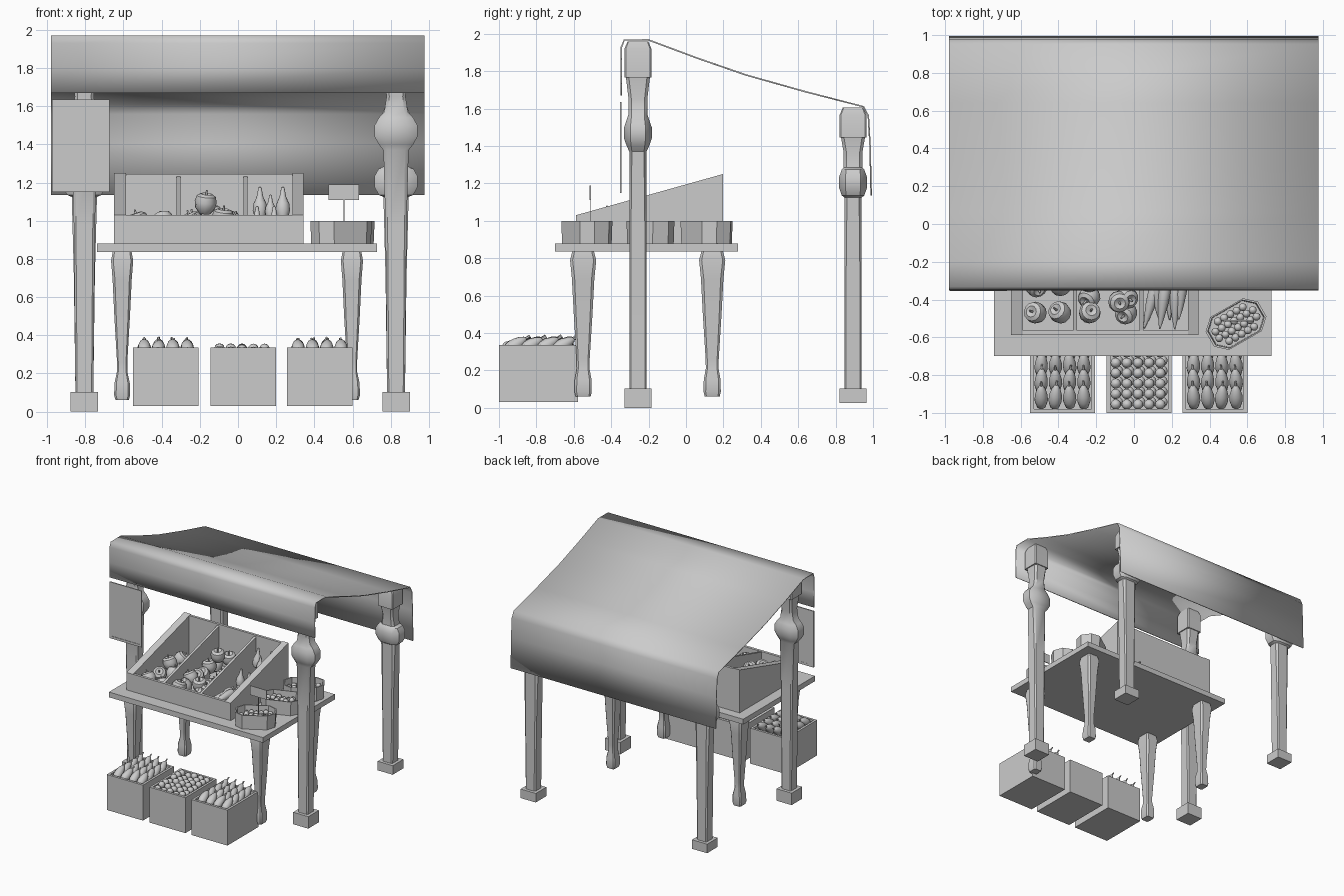
import bpy, bmesh, math, random
from mathutils import Matrix, Vector, Euler

if "Cube" in bpy.data.objects:
    bpy.data.objects.remove(bpy.data.objects["Cube"])

random.seed(4)


def finish(name, bm, smooth=False):
    bmesh.ops.recalc_face_normals(bm, faces=bm.faces)
    me = bpy.data.meshes.new(name)
    bm.to_mesh(me)
    bm.free()
    if smooth:
        me.shade_smooth()
        me.set_sharp_from_angle(angle=math.radians(35))
    ob = bpy.data.objects.new(name, me)
    bpy.context.collection.objects.link(ob)
    return ob


def add_box(bm, x0, x1, y0, y1, z0, z1):
    m = Matrix.Translation(((x0 + x1) / 2, (y0 + y1) / 2, (z0 + z1) / 2))
    bmesh.ops.create_cube(bm, size=1, matrix=m @ Matrix.Diagonal((x1 - x0, y1 - y0, z1 - z0, 1)))


def add_rings(bm, rings):
    """Skin a list of equal-length point rings and cap both ends."""
    rows = [[bm.verts.new(p) for p in r] for r in rings]
    n = len(rows[0])
    for a, b in zip(rows, rows[1:]):
        for i in range(n):
            bm.faces.new((a[i], a[(i + 1) % n], b[(i + 1) % n], b[i]))
    bm.faces.new(rows[0][::-1])
    bm.faces.new(rows[-1])


def add_loft(bm, cx, cy, levels):
    """Chamfered-square column from (z, half x, half y, chamfer) levels."""
    rings = []
    for z, hx, hy, c in levels:
        k = 1 - c
        pts = [(1, -k), (1, k), (k, 1), (-k, 1), (-1, k), (-1, -k), (-k, -1), (k, -1)]
        rings.append([(cx + px * hx, cy + py * hy, z) for px, py in pts])
    add_rings(bm, rings)


def add_lathe(bm, profile, mat, n=12):
    rings = [[mat @ Vector((r * math.cos(2 * math.pi * i / n), r * math.sin(2 * math.pi * i / n), z))
              for i in range(n)] for r, z in profile]
    add_rings(bm, rings)


def place(loc, rot=(0, 0, 0), s=1.0):
    return Matrix.Translation(loc) @ Euler(rot).to_matrix().to_4x4() @ Matrix.Scale(s, 4)


# Cloth canopy: one bent sheet with hanging front and back
bm = bmesh.new()
path = [(-.345, 1.67), (-.347, 1.80), (-.345, 1.93), (-.33, 1.967), (-.20, 1.967), (.06, 1.87),
        (.32, 1.78), (.64, 1.69), (.95, 1.61), (.975, 1.56), (.984, 1.40), (.99, 1.135)]
rows = [[bm.verts.new((x, y, z)) for x in (-.98, .976)] for y, z in path]
for a, b in zip(rows, rows[1:]):
    bm.faces.new((a[0], a[1], b[1], b[0]))
canopy = finish("canopy", bm, True)
mod = canopy.modifiers.new("thickness", 'SOLIDIFY')
mod.thickness, mod.offset = .008, 0

# Turned posts: plinth, shaft, bulb, neck and head block
for label, y, base, top in (("front", -.257, 0, 1.96), ("back", .893, .025, 1.605)):
    bm = bmesh.new()
    bulb = top - .49 if label == "front" else 1.205
    block = top - .195 if label == "front" else 1.445
    bh = .1 if label == "front" else .08
    for x in (-.805, .828):
        add_box(bm, x - .072, x + .072, y - .072, y + .072, base, .103)
        add_loft(bm, x, y, [
            (.103, .047, .046, .2), (bulb - .5, .055, .046, .2), (bulb - bh, .066, .046, .3),
            (bulb - .07, .09, .06, .4), (bulb - .03, .112, .074, .45), (bulb + .03, .112, .074, .45),
            (bulb + .07, .09, .06, .4), (bulb + bh, .062, .05, .3), (bulb + bh + .08, .05, .05, .3),
            (block, .06, .064, .25)])
        add_loft(bm, x, y, [(block, .07, .072, .1), (top - .04, .07, .072, .1), (top, .055, .055, .1)])
    finish(label + "_posts", bm, True)

# Table top and legs
bm = bmesh.new()
add_box(bm, -.74, .728, -.70, .278, .835, .88)
finish("table_top", bm)
bm = bmesh.new()
for x in (-.607, .597):
    for y in (-.55, .14):
        add_loft(bm, x, y, [
            (.06, .034, .04, .25), (.085, .042, .046, .25), (.15, .04, .045, .25), (.21, .027, .034, .25),
            (.26, .027, .035, .25), (.50, .041, .05, .25), (.69, .05, .06, .25),
            (.79, .058, .07, .2), (.835, .05, .058, .2)])
finish("table_legs", bm, True)

# Sloped display bin: side panels and dividers share a wedge outline
bm = bmesh.new()


def wedge(x0, x1, y0, y1, drop=0):
    top = lambda y: 1.03 + (y + .588) * .28 - drop
    prof = [(y0, .88), (y1, .88), (y1, top(y1)), (y0, top(y0))]
    add_rings(bm, [[(x, y, z) for y, z in prof] for x in (x0, x1)])


wedge(-.65, -.588, -.588, .198)
wedge(.285, .342, -.588, .198)
wedge(-.322, -.302, -.57, .18, .012)
wedge(.03, .05, -.57, .18, .012)
add_box(bm, -.588, .285, -.588, -.565, .88, 1.03)
add_box(bm, -.588, .285, .176, .198, .88, 1.245)
add_box(bm, -.588, .285, -.565, .176, .88, .895)
finish("display_bin", bm)

# Produce profiles (radius, height)
apple = [(.008, -.042), (.03, -.052), (.052, -.025), (.058, .01), (.05, .04), (.03, .052), (.006, .04),
         (.005, .07), (.003, .072)]
gourd = [(.01, 0), (.03, .012), (.038, .04), (.034, .075), (.018, .11), (.012, .14), (.009, .16), (.003, .165)]
pepper = [(.003, -.12), (.014, -.07), (.024, 0), (.028, .06), (.022, .09), (.007, .1), (.005, .13)]
ball = [(math.sin(a) * 1 + .01, -math.cos(a)) for a in [math.pi * i / 6 for i in range(7)]]

# Left and middle bin compartments: heaps of apples
for name, x0, x1, count in (("left_bin_fruit", -.52, -.39, 9), ("middle_bin_fruit", -.235, -.04, 15)):
    bm = bmesh.new()
    for i in range(count):
        t = (i // 2) / max(1, (count - 1) // 2)
        loc = (x0 if i % 2 else x1, -.47 + .58 * t, .95 + .02 * (i % 3))
        add_lathe(bm, apple, place(loc, (random.uniform(-.7, .7), random.uniform(-.7, .7), 0)))
    if count > 10:
        for loc in ((-.17, -.03, 1.09), (-.14, .08, 1.03), (-.08, -.41, 1.01)):
            add_lathe(bm, apple, place(loc, (.2, .1, 0), 1.0))
    finish(name, bm, True)

# Right bin compartment: long peppers lying in front, gourds standing behind
bm = bmesh.new()
for i in range(6):
    add_lathe(bm, pepper, place((.09 + .032 * i, -.42 + .05 * (i % 2), .935 + .015 * (i % 3)),
                                (-1.45, 0, random.uniform(-.3, .3)), 1.15))
for i, (x, y) in enumerate(((.115, .09), (.17, .05), (.235, .1), (.1, -.12), (.19, -.14))):
    z = 1.015 if i < 3 else .93
    add_lathe(bm, gourd, place((x, y, z), (-.15, 0, 0), (1.0, .75, 1.0, .9, .9)[i]))
    add_lathe(bm, pepper, place((x, y, .93), (-1.5, 0, .2 * i), 1.0))
finish("right_bin_vegetables", bm, True)

# Berry punnets: open elongated octagons
outline = [(.16, -.045), (.16, .045), (.10, .10), (-.10, .10), (-.16, .045), (-.16, -.045), (-.10, -.10), (.10, -.10)]
for n, (x, y, ang) in enumerate(((.54, -.53, 30), (.55, -.19, 20), (.55, .11, 35))):
    m = place((x, y, .88), (0, 0, math.radians(ang)))
    bm = bmesh.new()
    rings = [[m @ Vector((px * s, py * s, z)) for px, py in outline]
             for s, z in ((.97, 0), (1, .12), (.93, .12), (.9, .015))]
    add_rings(bm, rings)
    finish("punnet_%d" % n, bm)
    bm = bmesh.new()
    for i in range(7):
        for j in range(4):
            if i in (0, 6) and j in (0, 3):
                continue
            p = Vector(((i - 3) * .038, (j - 1.5) * .04, .06 + random.uniform(0, .025)))
            add_lathe(bm, ball, place(m @ p, s=.021), 10)
    finish("berries_%d" % n, bm, True)

# Price card on a stick
bm = bmesh.new()
add_box(bm, .475, .633, -.515, -.509, 1.11, 1.19)
add_box(bm, .552, .557, -.514, -.510, .93, 1.12)
finish("price_card", bm)

# Hanging notice board with raised frame
bm = bmesh.new()
x0, x1, z0, z1, w = -.975, -.672, 1.15, 1.635, .02
add_box(bm, x0 + w, x1 - w, -.35, -.345, z0 + w, z1 - w)
for a in ((x0, x0 + w, z0, z1), (x1 - w, x1, z0, z1), (x0 + w, x1 - w, z0, z0 + w), (x0 + w, x1 - w, z1 - w, z1)):
    add_box(bm, a[0], a[1], -.354, -.344, a[2], a[3])
finish("notice_board", bm)

# Ground crates with produce
for n, cx in enumerate((-.378, .027, .428)):
    x0, x1, y0, y1 = cx - .172, cx + .172, -1.0, -.577
    bm = bmesh.new()
    corners = lambda d, z: [(x0 + d, y0 + d, z), (x1 - d, y0 + d, z), (x1 - d, y1 - d, z), (x0 + d, y1 - d, z)]
    add_rings(bm, [corners(0, .03), corners(0, .335), corners(.02, .335), corners(.02, .05)])
    finish("crate_%d" % n, bm)
    bm = bmesh.new()
    if n == 1:
        # round tomatoes in two layers
        for layer in range(2):
            for i in range(5):
                for j in range(7):
                    off = .012 * layer
                    loc = (cx - .124 + .059 * i + off, -.955 + .055 * j + off,
                           .325 - .05 * layer + random.uniform(-.012, .006))
                    add_lathe(bm, ball, place(loc, s=.027))
    else:
        # aubergines leaning back, stalks up
        body = [(.006, -.075), (.024, -.06), (.035, -.025), (.034, .01), (.024, .045), (.012, .065),
                (.006, .07), (.005, .095)]
        for i in range(4):
            for j in range(4):
                loc = (cx - .113 + .075 * i, -.915 + .085 * j, .335)
                add_lathe(bm, body, place(loc, (-1.05 + random.uniform(-.08, .08), 0, random.uniform(-.1, .1))))
    finish("crate_produce_%d" % n, bm, True)
